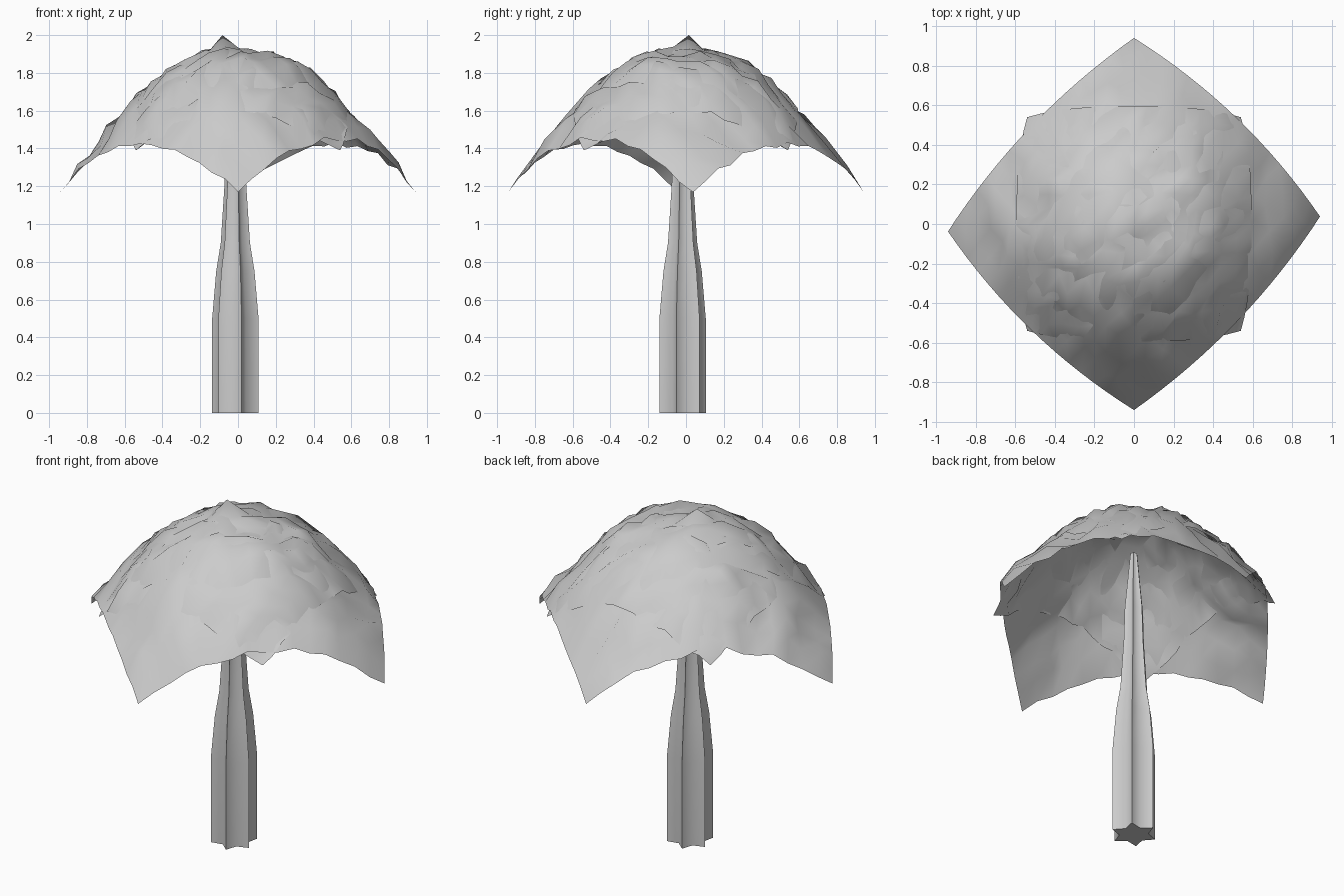
import bpy, bmesh, math, random
from mathutils import Vector

if "Cube" in bpy.data.objects:
    bpy.data.objects.remove(bpy.data.objects["Cube"], do_unlink=True)

grey = bpy.data.materials.new("plain grey")
grey.use_nodes = True
colour = (0.6, 0.6, 0.6, 1)
grey.diffuse_color = colour
grey.node_tree.nodes["Principled BSDF"].inputs["Base Color"].default_value = colour

# Dome profile: radius, height
DOME = [(0, 1.92), (0.2, 1.895), (0.35, 1.825), (0.5, 1.7), (0.6, 1.59),
        (0.7, 1.47), (0.8, 1.36), (0.94, 1.17), (1.1, 0.95)]


def dome_height(r):
    for (r0, z0), (r1, z1) in zip(DOME, DOME[1:]):
        if r <= r1:
            return z0 + (z1 - z0) * (r - r0) / (r1 - r0)
    return DOME[-1][1]


def finish(name, bm, angle):
    mesh = bpy.data.meshes.new(name)
    bm.to_mesh(mesh)
    bm.free()
    mesh.materials.append(grey)
    obj = bpy.data.objects.new(name, mesh)
    bpy.context.collection.objects.link(obj)
    bpy.ops.object.select_all(action='DESELECT')
    obj.select_set(True)
    bpy.context.view_layer.objects.active = obj
    bpy.ops.object.shade_smooth_by_angle(angle=math.radians(angle))
    return obj


def canopy_sheet(name, half, turn, bulge, power, shear, droop, seed, peak=None):
    """Square sheet with bulging sides, draped over the dome and crumpled."""
    rng = random.Random(seed)
    n = 16
    bm = bmesh.new()
    bmesh.ops.create_grid(bm, x_segments=n, y_segments=n, size=1)
    c, s = math.cos(turn), math.sin(turn)
    for v in bm.verts:
        u, w = v.co.x, v.co.y
        x = half * u * (1 + bulge * (1 - abs(w) ** power))
        y = half * w * (1 + bulge * (1 - abs(u) ** power))
        edge = max(abs(u), abs(w))
        inner = min(abs(u), abs(w))
        rough = 0 if inner > 0.95 else (0.5 if edge > 0.99 else 1)
        x, y = c * x - s * y, s * x + c * y
        y += shear * x
        z = dome_height(math.hypot(x, y)) - droop * inner ** 6
        if edge < 0.99:
            x += rng.uniform(-0.02, 0.02)
            y += rng.uniform(-0.02, 0.02)
        z += rough * rng.uniform(-0.035, 0.035)
        v.co = (x, y, min(z, 1.95))
    if peak:
        top = min(bm.verts, key=lambda v: (v.co.xy - Vector(peak)).length)
        top.co.z = 2.0
    return finish(name, bm, 70)


canopy_sheet("canopy_diamond_sheet", 0.665, math.radians(45), 0.1, 2, 0.04, 0, 3)
canopy_sheet("canopy_square_sheet", 0.54, 0, 0.1, 3, 0, 0.01, 8, peak=(-0.1, 0))

# Trunk: six-pointed star column tapering up into the canopy
TRUNK = [(0, 0.127), (0.5, 0.127), (0.75, 0.105), (0.9, 0.08),
         (1.2, 0.06), (1.4, 0.054), (1.75, 0.02)]
POINTS = 6
bm = bmesh.new()
rings = []
for z, r in TRUNK:
    ring = []
    for k in range(2 * POINTS):
        a = math.radians(45) + k * math.pi / POINTS
        reach = r * (0.62 if k % 2 else 1)
        ring.append(bm.verts.new((reach * math.cos(a) - 0.014,
                                  reach * math.sin(a) - 0.018, z)))
    rings.append(ring)
for lower, upper in zip(rings, rings[1:]):
    for i in range(len(lower)):
        j = (i + 1) % len(lower)
        bm.faces.new((lower[i], lower[j], upper[j], upper[i]))
bm.faces.new(list(reversed(rings[0])))
bm.faces.new(rings[-1])
finish("trunk", bm, 70)
